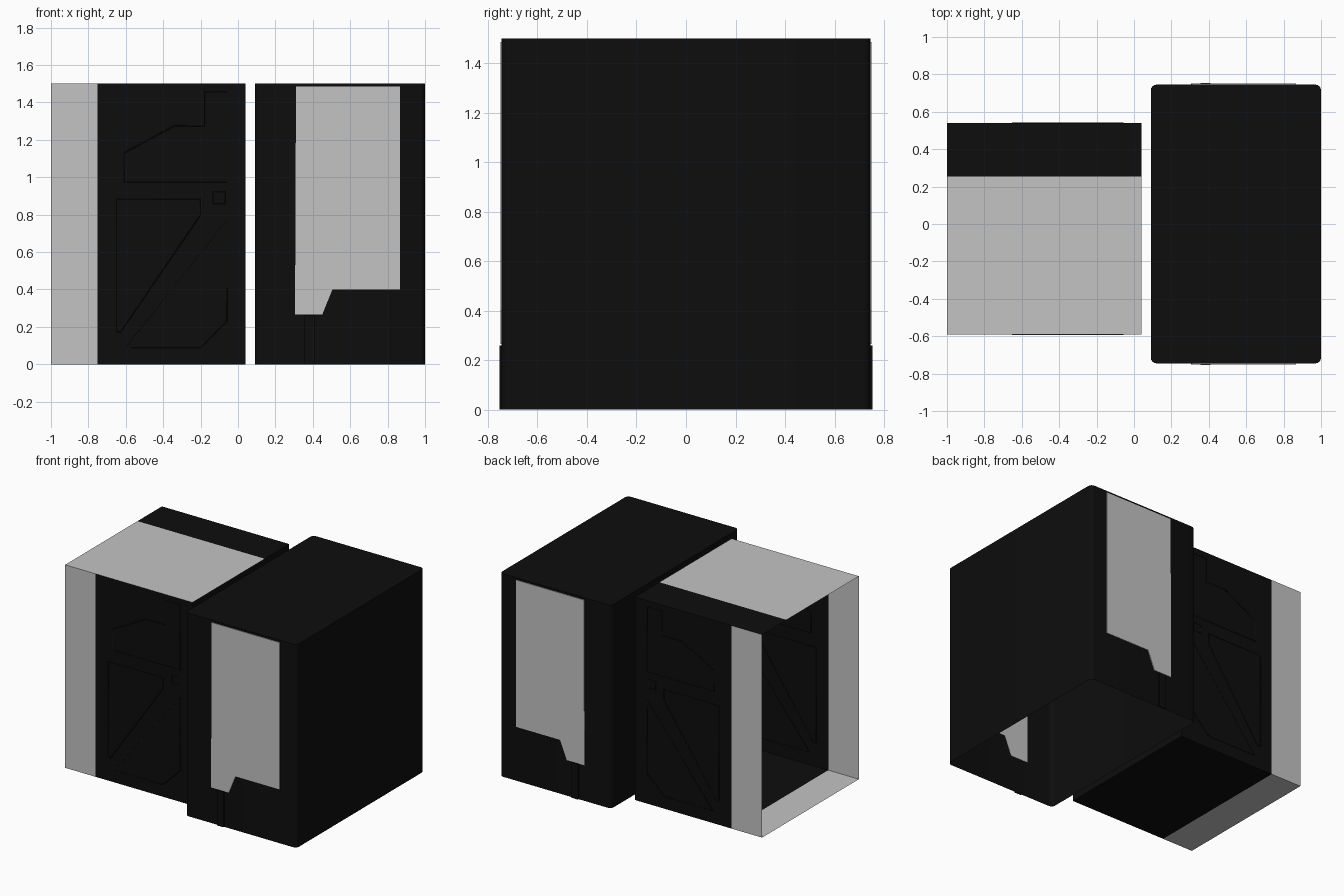
import bpy, bmesh

if "Cube" in bpy.data.objects:
    bpy.data.objects.remove(bpy.data.objects["Cube"], do_unlink=True)


def material(name, value):
    m = bpy.data.materials.new(name)
    m.use_nodes = True
    colour = (value, value, value, 1)
    m.diffuse_color = colour
    m.node_tree.nodes["Principled BSDF"].inputs["Base Color"].default_value = colour
    return m


black = material("matte black", 0.004)
grey = material("plain grey", 0.55)


def add_object(name, bm, mats):
    mesh = bpy.data.meshes.new(name)
    bm.to_mesh(mesh)
    bm.free()
    for m in mats:
        mesh.materials.append(m)
    ob = bpy.data.objects.new(name, mesh)
    bpy.context.collection.objects.link(ob)
    return ob


def box(x0, x1, y0, y1, z0, z1):
    bm = bmesh.new()
    bmesh.ops.create_cube(bm, size=1)
    for v in bm.verts:
        v.co = ((x0 + x1) / 2 + v.co.x * (x1 - x0),
                (y0 + y1) / 2 + v.co.y * (y1 - y0),
                (z0 + z1) / 2 + v.co.z * (z1 - z0))
    return bm


def cut(bm, point, normal):
    bmesh.ops.bisect_plane(bm, geom=bm.verts[:] + bm.edges[:] + bm.faces[:],
                           plane_co=point, plane_no=normal)


def plate(name, points, y0, y1, mat):
    """Flat plate from an x-z outline, running from y0 to y1."""
    bm = bmesh.new()
    face = bm.faces.new([bm.verts.new((x, y0, z)) for x, z in points])
    out = bmesh.ops.extrude_face_region(bm, geom=[face])
    for v in out["geom"]:
        if isinstance(v, bmesh.types.BMVert):
            v.co.y = y1
    bmesh.ops.recalc_face_normals(bm, faces=bm.faces[:])
    return add_object(name, bm, [mat])


# Tall body: rounded upright corners, open underneath
bm = box(0.09, 1.0, -0.745, 0.745, 0, 1.5)
upright = [e for e in bm.edges if abs(e.verts[0].co.z - e.verts[1].co.z) > 1]
bmesh.ops.bevel(bm, geom=upright, offset=0.03, segments=4, profile=0.5, affect='EDGES')
bm.normal_update()
bmesh.ops.delete(bm, geom=[f for f in bm.faces if f.normal.z < -0.9], context='FACES')
body = add_object("tall_body", bm, [black])
bpy.context.view_layer.objects.active = body
body.select_set(True)
bpy.ops.object.shade_smooth_by_angle()

# Grey panels and the narrow bars below them, on front and back
panel = [(0.305, 0.265), (0.45, 0.265), (0.505, 0.4), (0.865, 0.4),
         (0.865, 1.485), (0.31, 1.485)]
bar = [(0.355, 0), (0.41, 0), (0.41, 0.26), (0.355, 0.26)]
for side, s in (("front", -1), ("back", 1)):
    plate(side + "_panel", panel, s * 0.743, s * 0.75, grey)
    plate(side + "_bar", bar, s * 0.745, s * 0.754, black)

# Thin-walled side compartment, open on its outer side
FRONT, BACK = -0.59, 0.54
bm = box(-1.0, 0.04, FRONT, BACK, 0, 1.5)
cut(bm, (-0.75, 0, 0), (1, 0, 0))
cut(bm, (0, 0.255, 0), (0, 1, 0))
bm.normal_update()
bmesh.ops.delete(bm, geom=[f for f in bm.faces if f.normal.x < -0.9], context='FACES')
for f in bm.faces:
    c = f.calc_center_median()
    if f.normal.z > 0.9:
        f.material_index = int(c.y < 0.255)
    else:
        f.material_index = int(c.x < -0.75)
add_object("side_compartment", bm, [black, grey])

# Fine beads outlining the pressed shapes on the compartment walls
outlines = {
    "upper_bead": [(-0.61, 0.975), (-0.61, 1.13), (-0.34, 1.275), (-0.18, 1.275),
                   (-0.18, 1.455), (-0.06, 1.455), (-0.06, 0.975)],
    "middle_bead": [(-0.65, 0.18), (-0.65, 0.88), (-0.2, 0.88), (-0.2, 0.8), (-0.63, 0.17)],
    "lower_bead": [(-0.06, 0.77), (-0.06, 0.23), (-0.2, 0.09), (-0.6, 0.09)],
    "latch_bead": [(-0.13, 0.86), (-0.07, 0.86), (-0.07, 0.92), (-0.13, 0.92)],
}
for side, y in (("front", FRONT), ("back", BACK)):
    for name, points in outlines.items():
        curve = bpy.data.curves.new(side + "_" + name, 'CURVE')
        curve.dimensions = '3D'
        curve.bevel_depth = 0.004
        curve.bevel_resolution = 1
        spline = curve.splines.new('POLY')
        spline.points.add(len(points) - 1)
        for p, (x, z) in zip(spline.points, points):
            p.co = (x, y, z, 1)
        spline.use_cyclic_u = True
        curve.materials.append(black)
        ob = bpy.data.objects.new(side + "_" + name, curve)
        bpy.context.collection.objects.link(ob)
